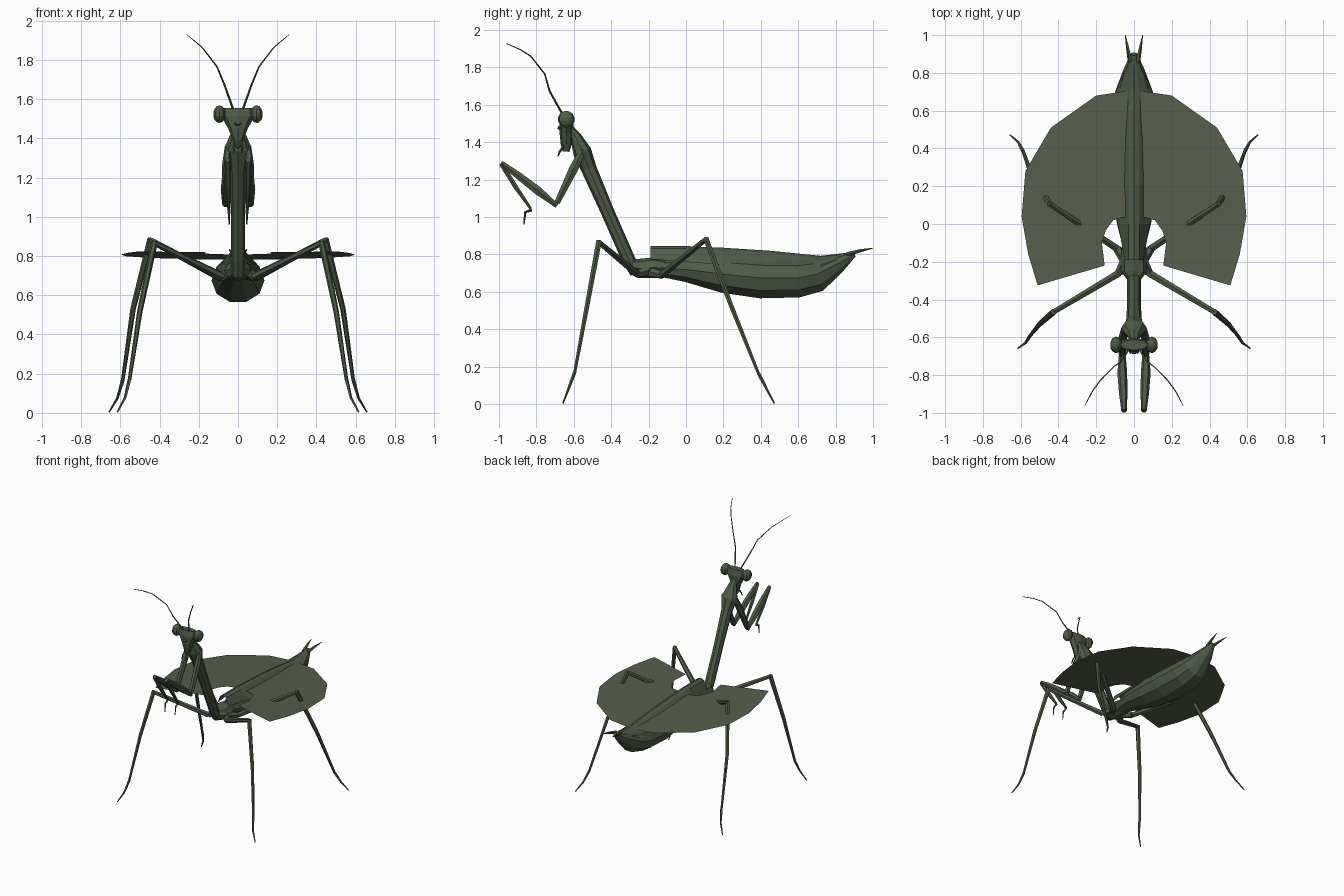
import bpy, bmesh, math
from mathutils import Vector

if "Cube" in bpy.data.objects:
    bpy.data.objects.remove(bpy.data.objects["Cube"])


def material(name, col):
    m = bpy.data.materials.new(name)
    m.diffuse_color = (*col, 1)
    m.use_nodes = True
    m.node_tree.nodes["Principled BSDF"].inputs["Base Color"].default_value = m.diffuse_color
    return m


BODY = material("body_green", (0.078, 0.105, 0.062))
WING = material("wing_olive", (0.095, 0.113, 0.067))


def finish(name, bm, mat, mirror=False, solid=True):
    if solid:
        bmesh.ops.recalc_face_normals(bm, faces=bm.faces)
    me = bpy.data.meshes.new(name)
    bm.to_mesh(me)
    bm.free()
    me.materials.append(mat)
    ob = bpy.data.objects.new(name, me)
    bpy.context.collection.objects.link(ob)
    if mirror:
        mod = ob.modifiers.new("mirror", 'MIRROR')
        mod.use_clip = False
        mod.use_mirror_merge = False
    return ob


def tube(name, pts, sides=6, mirror=False):
    """Loft along points given as (x, y, z, half width in x, half depth)."""
    bm = bmesh.new()
    pos = [Vector(p[:3]) for p in pts]
    rings = []
    for i, p in enumerate(pts):
        t = (pos[min(i + 1, len(pos) - 1)] - pos[max(i - 1, 0)]).normalized()
        u = Vector((1, 0, 0))
        u = (u - t * t.dot(u)).normalized()
        v = t.cross(u)
        rx, rd = p[3], p[-1]
        ring = []
        for k in range(sides):
            a = 2 * math.pi * k / sides
            ring.append(bm.verts.new(pos[i] + u * rx * math.cos(a) + v * rd * math.sin(a)))
        rings.append(ring)
    for a, b in zip(rings, rings[1:]):
        for k in range(sides):
            j = (k + 1) % sides
            bm.faces.new((a[k], a[j], b[j], b[k]))
    bm.faces.new(rings[0])
    bm.faces.new(rings[-1])
    return finish(name, bm, BODY, mirror)


# Abdomen and rear feelers
tube("abdomen", [(0, -.12, .725, .06, .05), (0, 0, .72, .09, .07), (0, .2, .695, .12, .105),
                 (0, .4, .675, .135, .115), (0, .6, .675, .125, .11), (0, .7, .695, .1, .1),
                 (0, .82, .755, .055, .05), (0, .9, .803, .018, .015)], 10)
tube("tail_feeler", [(.02, .86, .80, .013), (.033, .93, .82, .009), (.046, 1.0, .834, .002)], 5, True)

# Thorax and raised neck
tube("thorax", [(0, -.29, .735, .04, .04), (0, -.25, .725, .07, .052), (0, -.17, .73, .07, .055),
                (0, -.08, .725, .055, .045)], 8)
tube("neck", [(0, -.27, .70, .035, .03), (0, -.31, .78, .037, .036), (0, -.42, 1.03, .036, .036),
              (0, -.52, 1.26, .042, .042), (0, -.555, 1.35, .07, .05), (0, -.59, 1.43, .035, .03),
              (0, -.63, 1.48, .022, .022)], 8)

# Triangular head
tube("head", [(0, -.64, 1.555, .075, .028), (0, -.64, 1.51, .085, .038), (0, -.64, 1.45, .05, .036),
              (0, -.64, 1.39, .026, .03), (0, -.642, 1.35, .01, .018)], 8)
tube("face_bump", [(0, -.66, 1.47, .022, .015), (0, -.685, 1.48, .014, .01)], 6)
tube("mouth_feeler", [(.014, -.65, 1.385, .007), (.022, -.675, 1.35, .006), (.02, -.685, 1.325, .003)], 4, True)

# Bulging eyes
bm = bmesh.new()
bmesh.ops.create_uvsphere(bm, u_segments=10, v_segments=7, radius=1)
for v in bm.verts:
    v.co = Vector((.095 + v.co.x * .033, -.64 + v.co.y * .045, 1.523 + v.co.z * .045))
finish("eye", bm, BODY, True)

# Antennae
tube("antenna", [(.022, -.655, 1.54, .006), (.07, -.73, 1.675, .005), (.107, -.755, 1.765, .004),
                 (.18, -.83, 1.86, .0035), (.22, -.885, 1.895, .003), (.26, -.96, 1.928, .002)], 4, True)

# Folded grasping forelegs
tube("foreleg_upper", [(.05, -.55, 1.36, .017, .02), (.06, -.6, 1.26, .022, .028),
                       (.062, -.69, 1.075, .02, .017)], 6, True)
tube("foreleg_middle", [(.062, -.69, 1.06, .018, .014), (.062, -.79, 1.14, .026, .026),
                        (.057, -.9, 1.225, .022, .022), (.053, -.988, 1.29, .014, .014)], 6, True)
tube("foreleg_lower", [(.053, -.988, 1.285, .015, .014), (.05, -.91, 1.16, .015, .014),
                       (.047, -.83, 1.045, .008, .008)], 6, True)
tube("foreleg_hook", [(.047, -.825, 1.04, .009), (.046, -.86, 1.025, .007),
                      (.045, -.866, .96, .003)], 4, True)

# Walking legs: hip, thigh, shin and foot
LEGS = {
    "middle_leg": [(.04, -.19, .72), (.08, -.26, .695), (.425, -.465, .865), (.5, -.53, .52),
                   (.553, -.595, .17), (.615, -.658, .004)],
    "hind_leg": [(.04, -.2, .71), (.09, -.13, .69), (.445, .105, .88), (.535, .24, .53),
                 (.588, .387, .165), (.657, .472, .004)],
}
for name, (hip, root, knee, shin, ankle, foot) in LEGS.items():
    mid = tuple((a + b) / 2 for a, b in zip(root, knee))
    toe = tuple(a * .45 + b * .55 for a, b in zip(ankle, foot))
    toe = (toe[0] - .012, toe[1], toe[2])
    tube(name + "_hip", [(*hip, .03), (*root, .022)], 6, True)
    tube(name + "_thigh", [(*root, .021), (*mid, .018), (*knee, .015)], 6, True)
    tube(name + "_shin", [(knee[0], knee[1], knee[2] + .008, .017), (*shin, .014), (*ankle, .009)], 6, True)
    tube(name + "_foot", [(*ankle, .01), (*toe, .007), (*foot, .004)], 5, True)

# Spread wings: thin sheets sloping gently down to the rear
OUTLINE = [(.155, -.22), (.51, -.325), (.56, -.16), (.595, .04), (.575, .28), (.44, .51), (.2, .68),
           (.0, .71), (.0, .03), (.06, .035), (.11, .02), (.15, -.035), (.17, -.1)]
bm = bmesh.new()
f = bm.faces.new([bm.verts.new((x, y, .806 - .04 * (y - .1))) for x, y in OUTLINE])
bmesh.ops.triangulate(bm, faces=[f])
for f in bm.faces:
    f.normal_update()
    if f.normal.z < 0:
        f.normal_flip()
finish("spread_wing", bm, WING, True, False)

# Folded wing covers along the back: ridge y and z, side half width and z
COVER = [(-.19, .845, .05, .775), (0, .845, .085, .76), (.2, .836, .11, .745),
         (.45, .82, .115, .725), (.62, .803, .105, .71), (.72, .793, .09, .735), (.87, .81, .02, .80)]
bm = bmesh.new()
rows = []
for y, z, w, low in COVER:
    top = min(.028, w * .7)
    rows.append([bm.verts.new(c) for c in ((-w, y, low), (-top, y, z - .012), (0, y, z),
                                           (top, y, z - .012), (w, y, low))])
for a, b in zip(rows, rows[1:]):
    for k in range(4):
        bm.faces.new((a[k], a[k + 1], b[k + 1], b[k]))
finish("wing_cover", bm, BODY, False, False)
